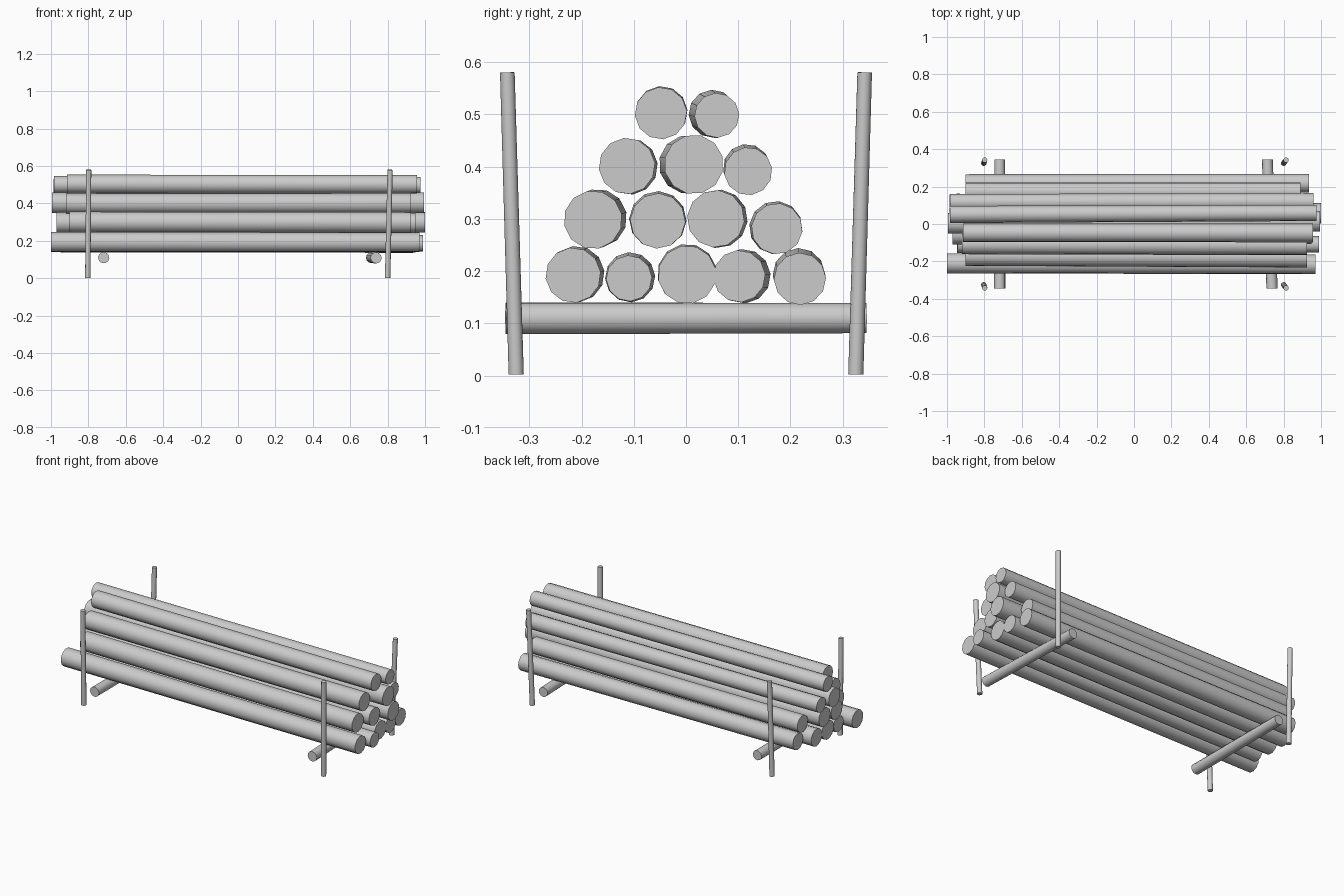
import bpy
import math
import random
from mathutils import Matrix, Vector

random.seed(4)
old = bpy.data.objects.get("Cube")
if old:
    bpy.data.objects.remove(old, do_unlink=True)

wood = bpy.data.materials.new("light_grey_wood")
wood.use_nodes = True
grey = (0.6, 0.6, 0.6, 1)
wood.diffuse_color = grey
wood.node_tree.nodes["Principled BSDF"].inputs["Base Color"].default_value = grey


def pole(name, start, end, r_start, r_end, sides=12):
    """Tapered round pole running from start to end."""
    a, b = Vector(start), Vector(end)
    axis = b - a
    bpy.ops.mesh.primitive_cone_add(vertices=sides, radius1=r_start,
                                    radius2=r_end, depth=axis.length)
    ob = bpy.context.object
    ob.name = name
    spin = Matrix.Rotation(random.uniform(0, math.tau / sides), 4, "Z")
    turn = axis.to_track_quat("Z", "Y").to_matrix().to_4x4()
    ob.matrix_world = Matrix.Translation((a + b) / 2) @ turn @ spin
    ob.data.materials.append(wood)
    bpy.ops.object.shade_smooth_by_angle(angle=math.radians(40))
    return ob


# Stacked logs, row by row: x start, x end, y, z, radius at the +x end,
# then how far the -x end shifts in y and z and grows in radius
rows = {
    "bottom": [(-1, .97, -.216, .192, .053, .006, .002, .001),
               (-.945, .99, -.109, .186, .044, .002, .002, .004),
               (-.95, .95, .002, .193, .056, 0, .002, .001),
               (-.95, .95, .102, .190, .050, .008, 0, .002),
               (-.9, .935, .218, .185, .050, -.002, .009, 0)],
    "second": [(-.9, .925, -.178, .298, .056, .009, .003, 0),
               (-.97, .95, -.054, .296, .053, 0, .002, .002),
               (-.97, 1, .057, .300, .055, .005, 0, .001),
               (-.9, .89, .174, .281, .049, -.002, .002, .002)],
    "third": [(-.92, .925, -.113, .401, .054, .005, -.001, 0),
              (-.995, .995, .015, .404, .057, -.011, 0, -.001),
              (-.985, .96, .119, .391, .046, -.003, .007, -.001)],
    "top": [(-.915, .957, -.048, .502, .050, .001, .002, 0),
            (-.985, .975, .059, .498, .043, -.008, .003, .003)],
}
for row, logs in rows.items():
    for i, (x0, x1, y, z, r, dy, dz, dr) in enumerate(logs, 1):
        pole(f"{row}_row_log_{i}", (x0, y + dy, z + dz), (x1, y, z), r + dr, r)

# Two cross bars under the stack
pole("right_cross_bar", (-.718, -.345, .11), (-.718, .345, .11), .030, .029)
pole("left_cross_bar", (.738, -.345, .109), (.713, .345, .11), .030, .029)

# Four slightly splayed upright stakes
for side, x0, x1 in (("right", -.803, -.798), ("left", .80, .813)):
    for end, s in (("front", -1), ("back", 1)):
        pole(f"{end}_{side}_stake", (x0, s * .325, .002), (x1, s * .342, .58),
             .0145, .014)
